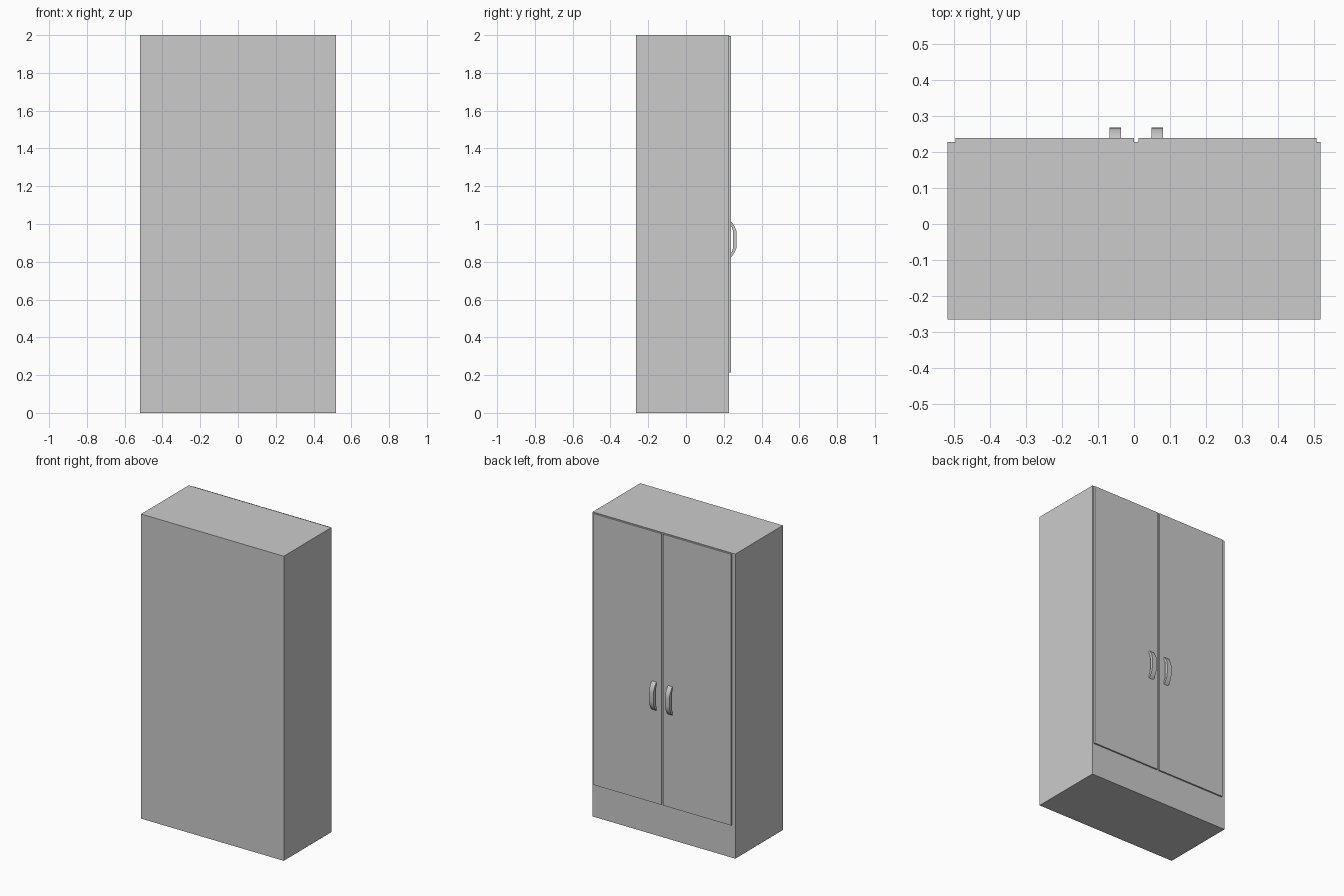
import bpy, bmesh, math

if "Cube" in bpy.data.objects:
    bpy.data.objects.remove(bpy.data.objects["Cube"])


def box(name, lo, hi):
    bm = bmesh.new()
    bmesh.ops.create_cube(bm, size=1)
    for v in bm.verts:
        v.co = [(a + b) / 2 + c * (b - a) for a, b, c in zip(lo, hi, v.co)]
    me = bpy.data.meshes.new(name)
    bm.to_mesh(me)
    bm.free()
    ob = bpy.data.objects.new(name, me)
    bpy.context.collection.objects.link(ob)
    return ob


def handle(name, x0, x1):
    # side profile (y, z): outer bow, then inner bow back down
    top = [(0.238, 1.012), (0.245, 1.006), (0.258, 0.985), (0.266, 0.966), (0.268, 0.945)]
    inner = [(0.249, 0.945), (0.248, 0.966), (0.244, 0.980), (0.238, 0.990)]
    mid = 0.918
    flip = lambda pts: [(y, 2 * mid - z) for y, z in reversed(pts)]
    prof = top + flip(top) + [p for p in flip(inner)[::1]] + inner[::1]
    bm = bmesh.new()
    face = bm.faces.new([bm.verts.new((x0, y, z)) for y, z in prof])
    ext = bmesh.ops.extrude_face_region(bm, geom=[face])
    vs = [g for g in ext["geom"] if isinstance(g, bmesh.types.BMVert)]
    bmesh.ops.translate(bm, vec=(x1 - x0, 0, 0), verts=vs)
    bmesh.ops.recalc_face_normals(bm, faces=bm.faces)
    me = bpy.data.meshes.new(name)
    bm.to_mesh(me)
    bm.free()
    ob = bpy.data.objects.new(name, me)
    bpy.context.collection.objects.link(ob)
    bpy.ops.object.select_all(action='DESELECT')
    ob.select_set(True)
    bpy.context.view_layer.objects.active = ob
    bpy.ops.object.shade_smooth_by_angle(angle=math.radians(40))


# Cabinet carcass
box("cabinet_body", (-0.518, -0.265, 0), (0.518, 0.228, 2))

# Doors and their bowed pulls
for side, d0, d1, h0, h1 in (("left", -0.495, 0.0, -0.068, -0.036),
                             ("right", 0.013, 0.507, 0.048, 0.081)):
    box(side + "_door", (d0, 0.228, 0.215), (d1, 0.238, 1.996))
    handle(side + "_handle", h0, h1)
